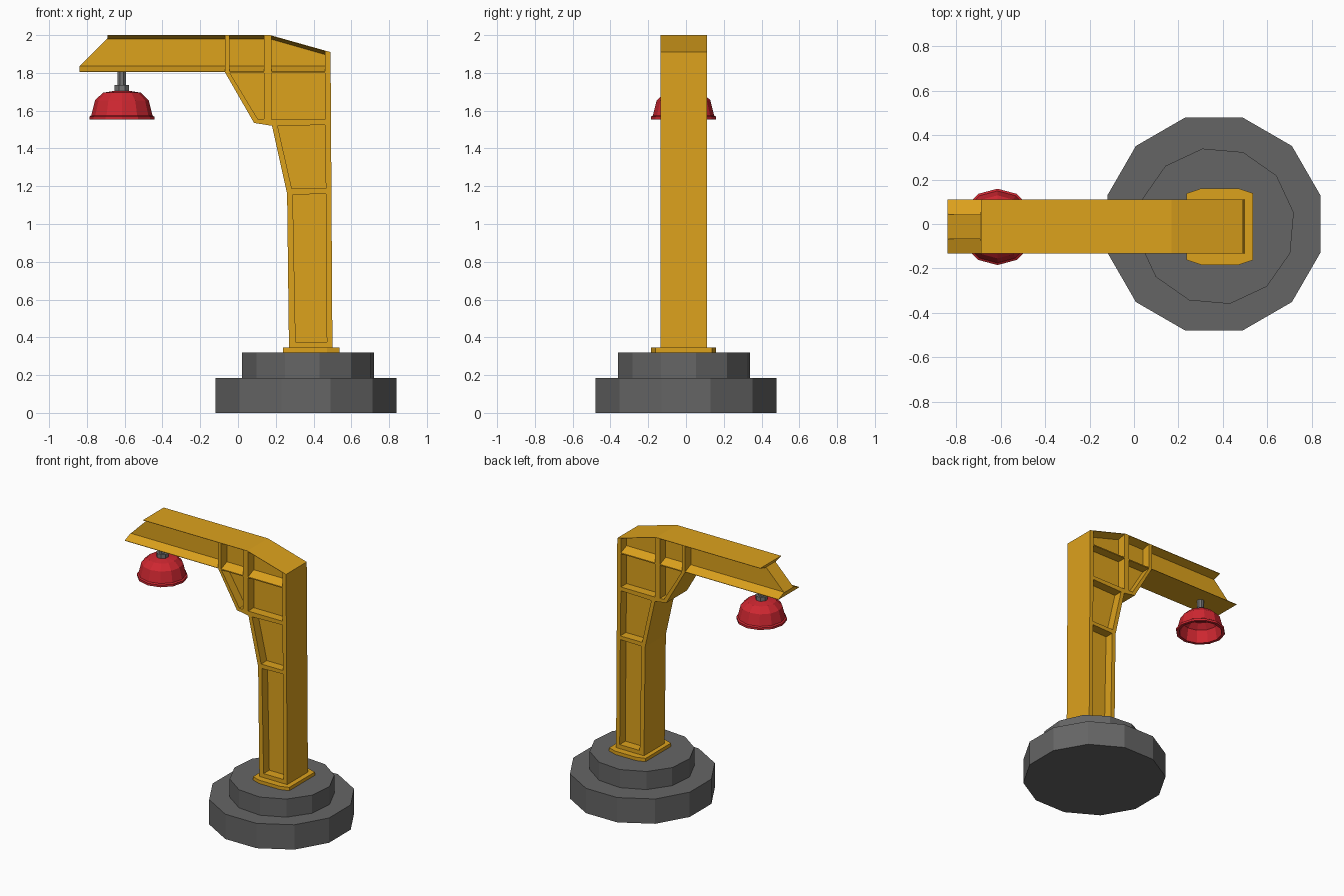
import bpy, bmesh, math

if "Cube" in bpy.data.objects:
    bpy.data.objects.remove(bpy.data.objects["Cube"])

YC = -0.012      # centre plane of the post
HALF = 0.122     # half width of the flanges
WEB = 0.055      # half thickness of the web


def material(name, rgb):
    m = bpy.data.materials.new(name)
    m.diffuse_color = (*rgb, 1)
    m.use_nodes = True
    m.node_tree.nodes["Principled BSDF"].inputs["Base Color"].default_value = m.diffuse_color
    return m


yellow = material("yellow_paint", (0.72, 0.36, 0.012))
red = material("red_paint", (0.62, 0.02, 0.03))
grey = material("grey_concrete", (0.13, 0.13, 0.13))
steel = material("grey_steel", (0.18, 0.18, 0.18))


def loft(name, rings, mat=None):
    """Closed solid through rings of equal point count."""
    bm = bmesh.new()
    vs = [[bm.verts.new(p) for p in r] for r in rings]
    n = len(rings[0])
    for a, b in zip(vs, vs[1:]):
        for i in range(n):
            j = (i + 1) % n
            bm.faces.new((a[i], a[j], b[j], b[i]))
    bm.faces.new(vs[0])
    bm.faces.new(vs[-1])
    bmesh.ops.recalc_face_normals(bm, faces=bm.faces)
    me = bpy.data.meshes.new(name)
    bm.to_mesh(me)
    bm.free()
    ob = bpy.data.objects.new(name, me)
    bpy.context.collection.objects.link(ob)
    if mat:
        me.materials.append(mat)
    return ob


def turned(name, x, y, profile, mat, sides=12, turn=0):
    """Solid of revolution from (radius, z) points."""
    return loft(name, [[(x + r * math.cos(math.radians(turn) + math.tau * i / sides),
                         y + r * math.sin(math.radians(turn) + math.tau * i / sides), z)
                        for i in range(sides)] for r, z in profile], mat)


# stepped base
turned("lower_base", 0.36, 0, [(0.497, 0), (0.497, 0.185)], grey, turn=15)
turned("upper_base", 0.37, -0.01, [(0.355, 0.18), (0.355, 0.32)], grey, turn=10)

# foot plate with clipped corners
corner = [(0.15, 0.15), (0.085, 0.172)]
quarter = corner + [(-x, y) for x, y in reversed(corner)]
plate = quarter + [(-x, -y) for x, y in quarter]
loft("foot_plate", [[(0.387 + x, YC + y, z) for x, y in plate] for z in (0.315, 0.345)], yellow)

# bent post with arm, full width outline
outline = [(-0.84, 1.805), (-0.07, 1.805), (0.085, 1.535), (0.18, 1.52), (0.26, 1.16),
           (0.27, 0.33), (0.5, 0.33), (0.49, 1.91), (0.17, 2.0), (-0.69, 2.0),
           (-0.69, 1.983), (-0.84, 1.833)]
post = loft("post_and_arm", [[(x, YC + s * HALF, z) for x, z in outline] for s in (-1, 1)], yellow)

# recessed side panels: outer outline and optional inner outline (sloped flanges)
panels = [
    ([(0.305, 0.375), (0.47, 0.375), (0.465, 1.16), (0.29, 1.155)], None),
    ([(0.285, 1.187), (0.465, 1.187), (0.46, 1.525), (0.21, 1.518)], None),
    ([(0.177, 1.553), (0.46, 1.553), (0.46, 1.80), (0.177, 1.80)], None),
    ([(0.105, 1.555), (0.137, 1.555), (0.137, 1.80), (-0.043, 1.80)], None),
    ([(-0.95, 1.808), (-0.07, 1.808), (-0.07, 1.997), (-0.95, 1.997)],
     [(-0.95, 1.836), (-0.07, 1.836), (-0.07, 1.98), (-0.95, 1.98)]),
    ([(-0.045, 1.808), (0.137, 1.808), (0.137, 1.997), (-0.045, 1.997)],
     [(-0.045, 1.836), (0.137, 1.836), (0.137, 1.98), (-0.045, 1.98)]),
    ([(0.177, 1.808), (0.46, 1.808), (0.46, 1.915), (0.177, 1.995)],
     [(0.177, 1.836), (0.46, 1.836), (0.46, 1.897), (0.177, 1.978)]),
]
cutters = []
for outer, inner in panels:
    for s in (-1, 1):
        levels = [(inner or outer, WEB), (outer, HALF), (outer, HALF + 0.03)]
        c = loft("panel_cutter", [[(x, YC + s * d, z) for x, z in pts] for pts, d in levels])
        c.hide_render = True
        mod = post.modifiers.new("panel", 'BOOLEAN')
        mod.operation, mod.solver, mod.object = 'DIFFERENCE', 'EXACT', c
        cutters.append(c)

# apply the cuts and drop the cutters
bpy.context.view_layer.update()
cut = bpy.data.meshes.new_from_object(post.evaluated_get(bpy.context.evaluated_depsgraph_get()))
post.modifiers.clear()
post.data = cut
for c in cutters:
    bpy.data.objects.remove(c)

# hanging lamp: stem, collar and hollow shade
LX, LY = -0.615, -0.013
turned("lamp_stem", LX, LY, [(0.025, 1.72), (0.025, 1.81)], steel, 8, 22.5)
turned("lamp_collar", LX, LY, [(0.042, 1.69), (0.042, 1.735)], steel, 8, 22.5)
turned("lamp_shade", LX, LY,
       [(0.04, 1.705), (0.1, 1.695), (0.142, 1.655), (0.162, 1.575), (0.172, 1.568), (0.172, 1.552),
        (0.15, 1.552), (0.132, 1.645), (0.09, 1.68), (0.03, 1.685)], red)
